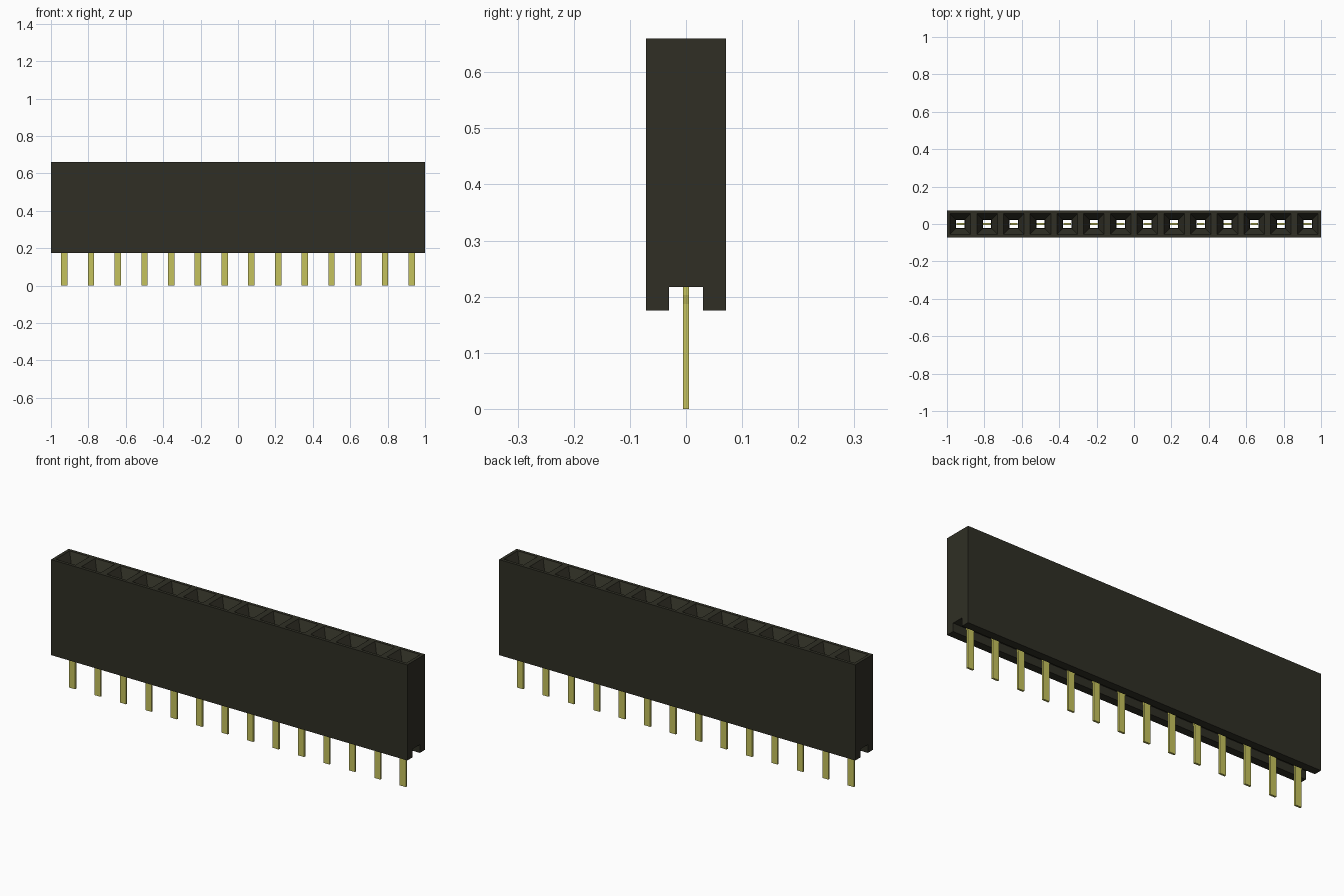
import bpy
import bmesh

cube = bpy.data.objects.get("Cube")
if cube:
    bpy.data.objects.remove(cube, do_unlink=True)

COUNT = 14
PITCH = 2 / COUNT
HALF = PITCH / 2
DEPTH = 0.071            # half depth of the housing
TOP, BOTTOM = 0.66, 0.175
SLOT, CEILING = 0.03, 0.217
CENTRES = [(i + 0.5) * PITCH - 1 for i in range(COUNT)]


def material(name, colour, roughness):
    mat = bpy.data.materials.new(name)
    mat.use_nodes = True
    mat.diffuse_color = (*colour, 1)
    shader = mat.node_tree.nodes["Principled BSDF"]
    shader.inputs["Base Color"].default_value = (*colour, 1)
    shader.inputs["Roughness"].default_value = roughness
    return mat


def finish(bm, name, mat):
    bmesh.ops.remove_doubles(bm, verts=bm.verts[:], dist=0.0001)
    bmesh.ops.recalc_face_normals(bm, faces=bm.faces[:])
    mesh = bpy.data.meshes.new(name)
    bm.to_mesh(mesh)
    bm.free()
    mesh.materials.append(mat)
    obj = bpy.data.objects.new(name, mesh)
    bpy.context.collection.objects.link(obj)
    return obj


def ring(bm, cx, hx, hy, z):
    corners = [(-1, -1), (1, -1), (1, 1), (-1, 1)]
    return [bm.verts.new((cx + sx * hx, sy * hy, z)) for sx, sy in corners]


def bridge(bm, a, b, sides=range(4)):
    for i in sides:
        j = (i + 1) % 4
        bm.faces.new((a[i], a[j], b[j], b[i]))


black = material("black plastic", (0.029, 0.028, 0.018), 0.6)
gold = material("pale gold metal", (0.56, 0.54, 0.11), 0.4)

# Housing: one socket cell per pin, joined into a slotted block
bm = bmesh.new()
for cx in CENTRES:
    rim = ring(bm, cx, HALF, DEPTH, TOP)
    mouth = ring(bm, cx, 0.055, 0.055, TOP)
    throat = ring(bm, cx, 0.025, 0.025, TOP - 0.05)
    exit_hole = ring(bm, cx, 0.022, 0.022, CEILING)
    ceiling = ring(bm, cx, HALF, SLOT, CEILING)
    slot_foot = ring(bm, cx, HALF, SLOT, BOTTOM)
    outer_foot = ring(bm, cx, HALF, DEPTH, BOTTOM)
    for a, b in ((rim, mouth), (mouth, throat), (throat, exit_hole), (exit_hole, ceiling)):
        bridge(bm, a, b)
    # Long walls and feet run on the front and back only
    for a, b in ((ceiling, slot_foot), (slot_foot, outer_foot), (outer_foot, rim)):
        bridge(bm, a, b, (0, 2))

# End walls follow the slotted cross-section
profile = [(-DEPTH, BOTTOM), (-SLOT, BOTTOM), (-SLOT, CEILING), (SLOT, CEILING),
           (SLOT, BOTTOM), (DEPTH, BOTTOM), (DEPTH, TOP), (-DEPTH, TOP)]
for x in (-1, 1):
    bm.faces.new([bm.verts.new((x, y, z)) for y, z in profile])
finish(bm, "socket_housing", black)

# Pins: flat blades that widen at the shoulder inside the slot
for number, cx in enumerate(CENTRES, 1):
    bm = bmesh.new()
    rings = [ring(bm, cx, hx, 0.005, z) for hx, z in
             ((0.017, 0), (0.017, 0.187), (0.021, 0.203), (0.021, 0.3))]
    for a, b in zip(rings, rings[1:]):
        bridge(bm, a, b)
    bm.faces.new(rings[0])
    bm.faces.new(rings[-1])
    finish(bm, f"pin_{number}", gold)
